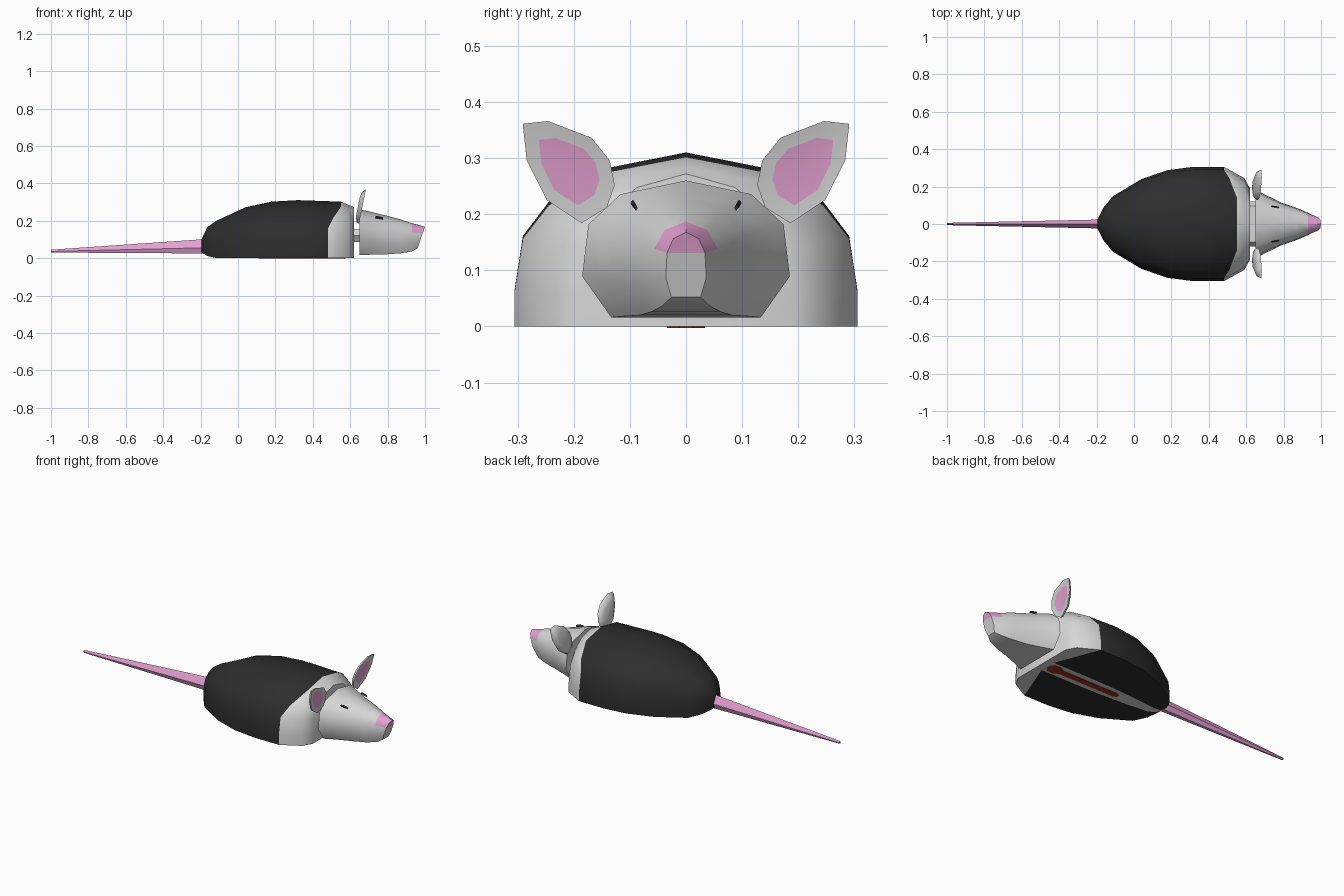
import bpy, bmesh, math
from mathutils import Vector

if "Cube" in bpy.data.objects:
    bpy.data.objects.remove(bpy.data.objects["Cube"])


def mat(name, rgb):
    m = bpy.data.materials.new(name)
    m.diffuse_color = (*rgb, 1)
    m.use_nodes = True
    m.node_tree.nodes["Principled BSDF"].inputs["Base Color"].default_value = m.diffuse_color
    return m


BLACK = mat("black fur", (0.026, 0.026, 0.026))
WHITE = mat("white fur", (0.68, 0.68, 0.68))
PINK = mat("pink skin", (0.78, 0.36, 0.64))
RED = mat("red", (0.35, 0.03, 0.015))


def finish(name, bm, mats, angle=40):
    bmesh.ops.recalc_face_normals(bm, faces=bm.faces[:])
    me = bpy.data.meshes.new(name)
    bm.to_mesh(me)
    bm.free()
    ob = bpy.data.objects.new(name, me)
    bpy.context.collection.objects.link(ob)
    for m in mats:
        me.materials.append(m)
    if angle:
        bpy.ops.object.select_all(action='DESELECT')
        ob.select_set(True)
        bpy.context.view_layer.objects.active = ob
        bpy.ops.object.shade_smooth_by_angle(angle=math.radians(angle))
    return ob


def ring(half, x, w, zb, zt, shift=None):
    """Symmetric cross-section; half runs from the bottom up to the top centre."""
    shift = shift or [0] * len(half)
    side = [(x + s, w * u, zb + (zt - zb) * v) for (u, v), s in zip(half, shift)]
    return side + [(a, -b, c) for a, b, c in reversed(side[:-1])]


def loft(name, rings, mats, pick=lambda i, j, n: 0, nose=None, angle=40):
    """Skin the rings; nose = half index where the front cap splits into two colours."""
    bm = bmesh.new()
    vs = [[bm.verts.new(p) for p in r] for r in rings]
    n = len(vs[0])
    for i in range(len(vs) - 1):
        for j in range(n):
            k = (j + 1) % n
            f = bm.faces.new((vs[i][j], vs[i][k], vs[i + 1][k], vs[i + 1][j]))
            f.material_index = pick(i, j, n)
    bm.faces.new(vs[0]).material_index = pick(0, 0, n)
    end = vs[-1]
    if nose is None:
        bm.faces.new(end).material_index = pick(len(vs) - 2, 0, n)
    else:
        bm.faces.new(end[nose:n - nose]).material_index = 1
        bm.faces.new(end[:nose + 1] + end[n - nose - 1:])
    return finish(name, bm, mats, angle)


def plate(name, pts, depth, m):
    """Thin extruded polygon."""
    bm = bmesh.new()
    f = bm.faces.new([bm.verts.new(p) for p in pts])
    out = bmesh.ops.extrude_face_region(bm, geom=[f])
    bmesh.ops.translate(bm, vec=depth,
                        verts=[v for v in out["geom"] if isinstance(v, bmesh.types.BMVert)])
    return finish(name, bm, [m], 0)


# Body: flat-bottomed, black with a white collar and a white belly stripe
body_half = [(.16, 0), (1, 0), (1, .2), (.95, .52), (.8, .715), (.46, .91), (0, 1)]
collar = [.1, 0, 0, 0, .03, .07, .07]
body = [(-.195, .024, .03, .10), (-.165, .085, .012, .165), (-.115, .147, 0, .20),
        (.04, .24, 0, .272), (.18, .288, 0, .302), (.32, .306, 0, .31),
        (.48, .306, 0, .302), (.59, .245, 0, .285), (.62, .19, 0, .272)]
loft("body", [ring(body_half, *b, shift=collar if b[0] == .48 else None) for b in body],
     [BLACK, WHITE], lambda i, j, n: int(i >= 6 or j == n - 1))

# Tail
tail_half = [(.5, 0), (1, .4), (0, 1)]
loft("tail", [ring(tail_half, -1, .006, .03, .045), ring(tail_half, -.17, .024, .025, .102)],
     [PINK], angle=30)

# Neck
neck_half = [(.8, 0), (1, .5), (.8, 1), (0, 1)]
loft("neck", [ring(neck_half, .60, .12, .085, .155), ring(neck_half, .67, .12, .085, .155)],
     [WHITE])

# Head tapering to a pink nose
head_half = [(.72, 0), (1, .3), (.94, .68), (.63, .9), (0, 1)]
lean = [0, .012, .027, .036, .04]
head = [(.65, .185, .016, .26), (.70, .157, .018, .25), (.79, .113, .02, .228),
        (.87, .086, .026, .207), (.93, .06, .036, .187), (.96, .036, .052, .168)]
loft("head", [ring(head_half, *h, shift=lean if h[0] == .96 else None) for h in head],
     [WHITE, PINK], lambda i, j, n: int(i == 4 and 2 <= j < n - 3), nose=2)

# Ears: cupped leaf shapes with a pink inner face
ear_outline = [(.291, .361), (.246, .366), (.168, .336), (.136, .296), (.127, .252),
               (.141, .212), (.186, .184), (.248, .225), (.284, .296)]
centre = Vector((.207, .277))


def ear_loop(bm, side, scale, dx):
    out = []
    for p in ear_outline:
        q = centre + (Vector(p) - centre) * scale
        x = .648 + .034 * (q.y - .19) / .17 + dx
        out.append(bm.verts.new((x, side * q.x, q.y)))
    return out


for side, label in ((1, "left"), (-1, "right")):
    bm = bmesh.new()
    loops = [ear_loop(bm, side, s, d) for s, d in ((.6, -.024), (.92, -.014), (1, 0), (.66, -.003))]
    for a, b in zip(loops, loops[1:]):
        for j in range(len(a)):
            k = (j + 1) % len(a)
            bm.faces.new((a[j], a[k], b[k], b[j]))
    bm.faces.new(loops[0])
    bm.faces.new(loops[-1]).material_index = 1
    finish(label + "_ear", bm, [WHITE, PINK], 50)

    # Closed eye: a thin dark line on the side of the head
    plate(label + "_eye", [(.735, side * .092, .218), (.752, side * .089, .217),
                           (.775, side * .086, .211), (.775, side * .089, .206),
                           (.752, side * .093, .211), (.735, side * .095, .213)],
          (0, side * .004, .007), BLACK)

# Red strip under the belly, wider at the front
half_strip = [(.575, .012), (.555, .034), (.52, .034), (.49, .018), (.13, .018), (.11, .008)]
plate("belly_strip", [(x, y, 0) for x, y in half_strip]
      + [(x, -y, 0) for x, y in reversed(half_strip)], (0, 0, -.003), RED)
